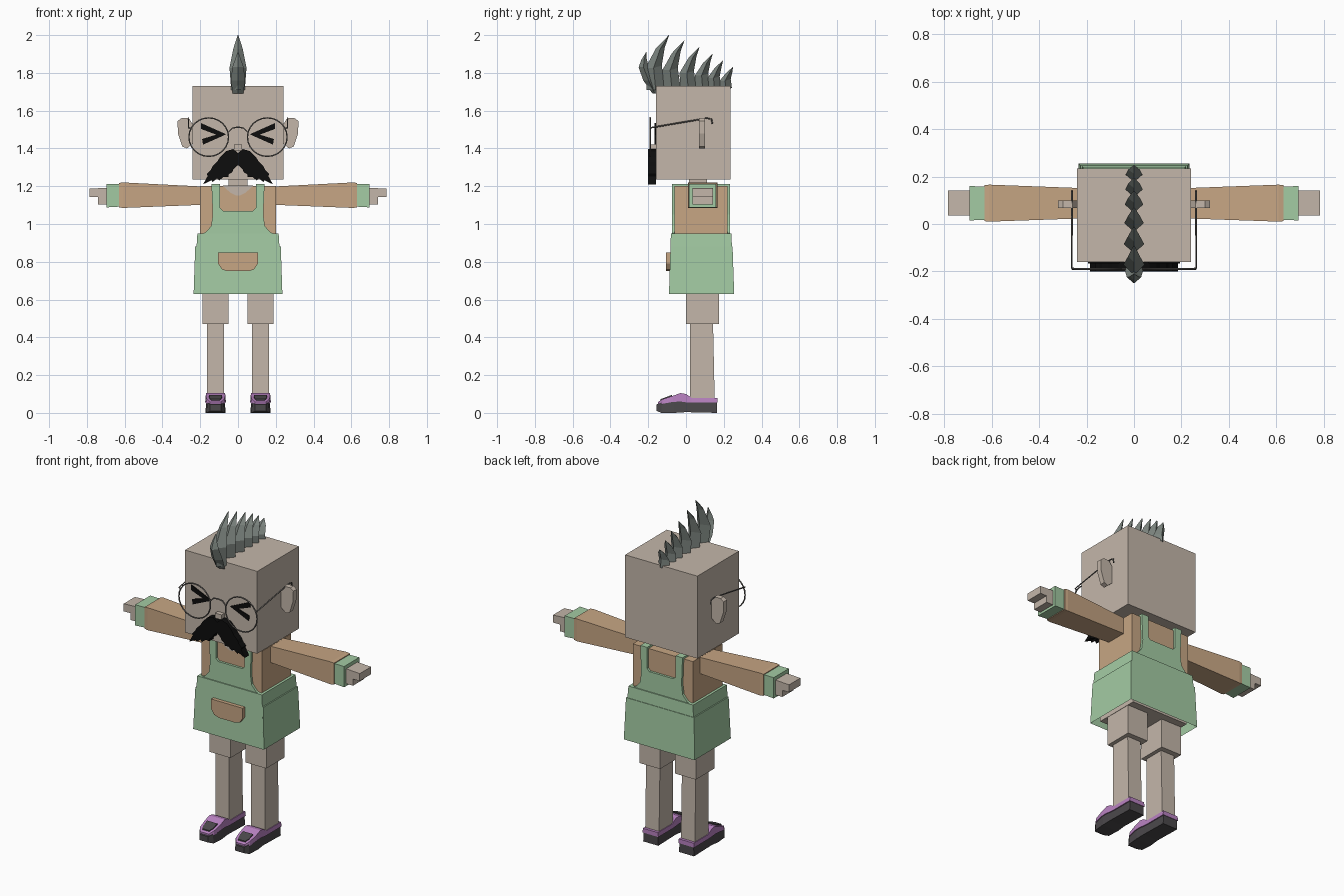
import bpy
import bmesh
from math import sin, cos, pi

cube = bpy.data.objects.get("Cube")
if cube:
    bpy.data.objects.remove(cube)


def material(name, r, g, b):
    m = bpy.data.materials.new(name)
    m.use_nodes = True
    m.diffuse_color = (r, g, b, 1)
    bsdf = m.node_tree.nodes["Principled BSDF"]
    bsdf.inputs["Base Color"].default_value = (r, g, b, 1)
    bsdf.inputs["Roughness"].default_value = 0.8
    return m


SKIN = material("skin_beige", .55, .47, .40)
GREEN = material("apron_green", .37, .60, .37)
TAN = material("shirt_tan", .57, .38, .23)
HAIR = material("hair_grey", .20, .23, .21)
BLACK = material("black", .004, .004, .004)
WIRE = material("wire_grey", .16, .15, .14)
SOLE = material("shoe_charcoal", .07, .065, .07)
PURPLE = material("shoe_purple", .48, .22, .53)


def loft(name, rings, mat):
    """Skin a list of equal-length rings and cap both ends."""
    bm = bmesh.new()
    loops = [[bm.verts.new(p) for p in ring] for ring in rings]
    n = len(rings[0])
    for a, b in zip(loops, loops[1:]):
        for i in range(n):
            j = (i + 1) % n
            bm.faces.new((a[i], a[j], b[j], b[i]))
    bm.faces.new(loops[0])
    bm.faces.new(loops[-1])
    bmesh.ops.recalc_face_normals(bm, faces=bm.faces)
    mesh = bpy.data.meshes.new(name)
    bm.to_mesh(mesh)
    bm.free()
    mesh.materials.append(mat)
    ob = bpy.data.objects.new(name, mesh)
    bpy.context.collection.objects.link(ob)
    return ob


def rect(x0, x1, y0, y1, z):
    return [(x0, y0, z), (x1, y0, z), (x1, y1, z), (x0, y1, z)]


def box(name, x, y, z, mat):
    return loft(name, [rect(*x, *y, z[0]), rect(*x, *y, z[1])], mat)


def plate(name, outline, y0, y1, mat, s=1):
    """Extrude an x-z outline along y."""
    return loft(name, [[(s * x, y, z) for x, z in outline] for y in (y0, y1)], mat)


def mirrored(half):
    return half + [(-x, z) for x, z in reversed(half)]


def wire(name, points, cyclic=False):
    cu = bpy.data.curves.new(name, 'CURVE')
    cu.dimensions = '3D'
    cu.bevel_depth = .004
    cu.bevel_resolution = 1
    cu.use_fill_caps = True
    sp = cu.splines.new('POLY')
    sp.points.add(len(points) - 1)
    for p, co in zip(sp.points, points):
        p.co = (*co, 1)
    sp.use_cyclic_u = cyclic
    cu.materials.append(WIRE)
    bpy.context.collection.objects.link(bpy.data.objects.new(name, cu))


# Head, neck and nose
box("head", (-.24, .24), (-.16, .235), (1.235, 1.73), SKIN)
box("neck", (-.05, .05), (.015, .11), (1.18, 1.24), SKIN)
box("nose", (-.022, .022), (-.187, -.155), (1.39, 1.42), SKIN)

# Torso, with skin showing at the neckline
box("shirt", (-.2, .2), (-.06, .22), (.92, 1.2), TAN)
box("hips", (-.19, .19), (-.06, .22), (.645, .92), SKIN)
plate("neckline", mirrored([(.08, 1.203), (.04, 1.165), (.012, 1.152)]), -.064, -.05, SKIN)

# Flared hollow apron skirt
skirt = loft("apron_skirt", [rect(-.235, .235, -.09, .255, .63),
                             rect(-.215, .215, -.08, .24, .95)], GREEN)
bm = bmesh.new()
bm.from_mesh(skirt.data)
bm.faces.ensure_lookup_table()
under = min(bm.faces, key=lambda f: f.calc_center_median().z)
bmesh.ops.inset_region(bm, faces=[under], thickness=.012)
for v in under.verts:
    v.co.z += .25
bm.to_mesh(skirt.data)
bm.free()

# Bib and straps, front and back
BIB = mirrored([(.212, .94), (.17, .957), (.142, .99), (.134, 1.05), (.14, 1.2),
                (.095, 1.2), (.095, 1.085), (.08, 1.07)])
plate("front_bib", BIB, -.074, -.055, GREEN)
plate("back_bib", BIB, .215, .234, GREEN)

# Front pocket
plate("pocket", mirrored([(.105, .85), (.105, .79), (.085, .76), (.055, .75)]),
      -.105, -.08, TAN)

# Eyes, moustache and ear outlines for one side
EYE = [(.062, 1.475), (.195, 1.534), (.195, 1.503), (.115, 1.473),
       (.19, 1.45), (.185, 1.42)]
MOUSTACHE = [(0, 1.375), (.025, 1.397), (.065, 1.385), (.095, 1.355), (.11, 1.33),
             (.135, 1.305), (.145, 1.285), (.165, 1.265), (.16, 1.255), (.185, 1.21),
             (.14, 1.232), (.135, 1.222), (.11, 1.242), (.1, 1.23), (.075, 1.25),
             (.05, 1.248), (.05, 1.262), (.03, 1.275), (.025, 1.29), (0, 1.312)]
EAR = [(.235, 1.43), (.235, 1.52), (.26, 1.56), (.3, 1.56), (.32, 1.545),
       (.318, 1.48), (.295, 1.41), (.27, 1.4)]
# Shoe stations along y: half width, bottom, top
SOLE_ST = [(-.155, .03, .01, .045), (-.13, .047, 0, .055), (-.06, .053, 0, .062),
           (0, .05, .004, .058), (.165, .05, 0, .056)]
UPPER_ST = [(-.148, .03, .04, .058), (-.125, .049, .048, .072), (-.07, .055, .058, .09),
            (-.03, .054, .06, .105), (0, .053, .056, .1), (.03, .053, .054, .08),
            (.168, .053, .054, .08)]
VAMP_ST = [(-.135, .025, .045, .073), (-.115, .034, .05, .08), (-.075, .036, .06, .095)]


def shoe_part(name, stations, cx, mat):
    loft(name, [[(cx - w, y, a), (cx + w, y, a), (cx + w * .94, y, b), (cx - w * .94, y, b)]
                for y, w, a, b in stations], mat)


def arm_part(name, s, sections, mat):
    loft(name, [[(s * x, y0, z0), (s * x, y1, z0), (s * x, y1, z1), (s * x, y0, z1)]
                for x, y0, y1, z0, z1 in sections], mat)


for s, side in ((1, "left_"), (-1, "right_")):
    # Face
    plate(side + "eye", EYE, -.166, -.159, BLACK, s)
    plate(side + "moustache", MOUSTACHE, -.2, -.158, BLACK, s)
    plate(side + "ear", EAR, .068, .1, SKIN, s)

    # Glasses
    ring = [(s * .155 + .105 * cos(i * pi / 12), -.19, 1.46 + .102 * sin(i * pi / 12))
            for i in range(24)]
    wire(side + "lens_rim", ring, True)
    wire(side + "temple", [(s * .25, -.19, 1.505), (s * .262, -.185, 1.51),
                           (s * .262, .11, 1.56), (s * .262, .135, 1.555),
                           (s * .262, .14, 1.53)])

    # Strap over the shoulder
    box(side + "strap", sorted((s * .095, s * .14)), (-.074, .234), (1.195, 1.212), GREEN)

    # Arm
    arm_part(side + "sleeve", s, [(.18, .025, .15, 1.102, 1.198), (.61, .01, .166, 1.085, 1.22),
                                  (.63, .012, .164, 1.088, 1.217)], TAN)
    arm_part(side + "cuff", s, [(.625, .018, .158, 1.092, 1.212),
                                (.695, .015, .16, 1.088, 1.213)], GREEN)
    arm_part(side + "fingers", s, [(.69, .035, .142, 1.142, 1.192),
                                   (.785, .035, .142, 1.142, 1.187)], SKIN)
    arm_part(side + "palm", s, [(.69, .035, .142, 1.102, 1.143),
                                (.74, .035, .142, 1.102, 1.143)], SKIN)

    # Leg and shoe
    box(side + "thigh", sorted((s * .05, s * .188)), (0, .175), (.47, .66), SKIN)
    cx = s * .119
    loft(side + "shin", [rect(cx - .046, cx + .046, .02, .152, .06),
                         rect(cx - .046, cx + .046, .02, .143, .48)], SKIN)
    shoe_part(side + "shoe_sole", SOLE_ST, cx, SOLE)
    shoe_part(side + "shoe_upper", UPPER_ST, cx, PURPLE)
    shoe_part(side + "shoe_vamp", VAMP_ST, cx, SOLE)

wire("glasses_bridge", [(-.052, -.19, 1.485), (-.03, -.19, 1.508), (0, -.19, 1.513),
                        (.03, -.19, 1.508), (.052, -.19, 1.485)])


# Crest of swept-back hair spikes
def spike(name, path):
    """Path entries: y, z, half width, half depth."""
    loft(name, [[(0, y - d, z), (w, y, z), (0, y + d, z + d * .3), (-w, y, z)]
                for y, z, w, d in path], HAIR)


spike("hair_spike_front", [(-.165, 1.69, .028, .012), (-.198, 1.76, .038, .028),
                           (-.225, 1.83, .03, .026), (-.222, 1.87, .016, .014),
                           (-.21, 1.91, .002, .001)])
TIPS = [(-.09, 2.0), (-.01, 1.97), (.07, 1.935), (.14, 1.9), (.195, 1.865), (.248, 1.83)]
for i, (ty, tz) in enumerate(TIPS):
    h = tz - 1.71
    d = .022 + .09 * h
    spike(f"hair_spike_{i + 1}", [
        (ty - .19 * h - .015, 1.71, .036, d),
        (ty - .24 * h - .012, 1.71 + .4 * h, .045 - .002 * i, d * .9),
        (ty - .16 * h, 1.71 + .75 * h, .025, d * .5),
        (ty, tz, .002, .001)])
